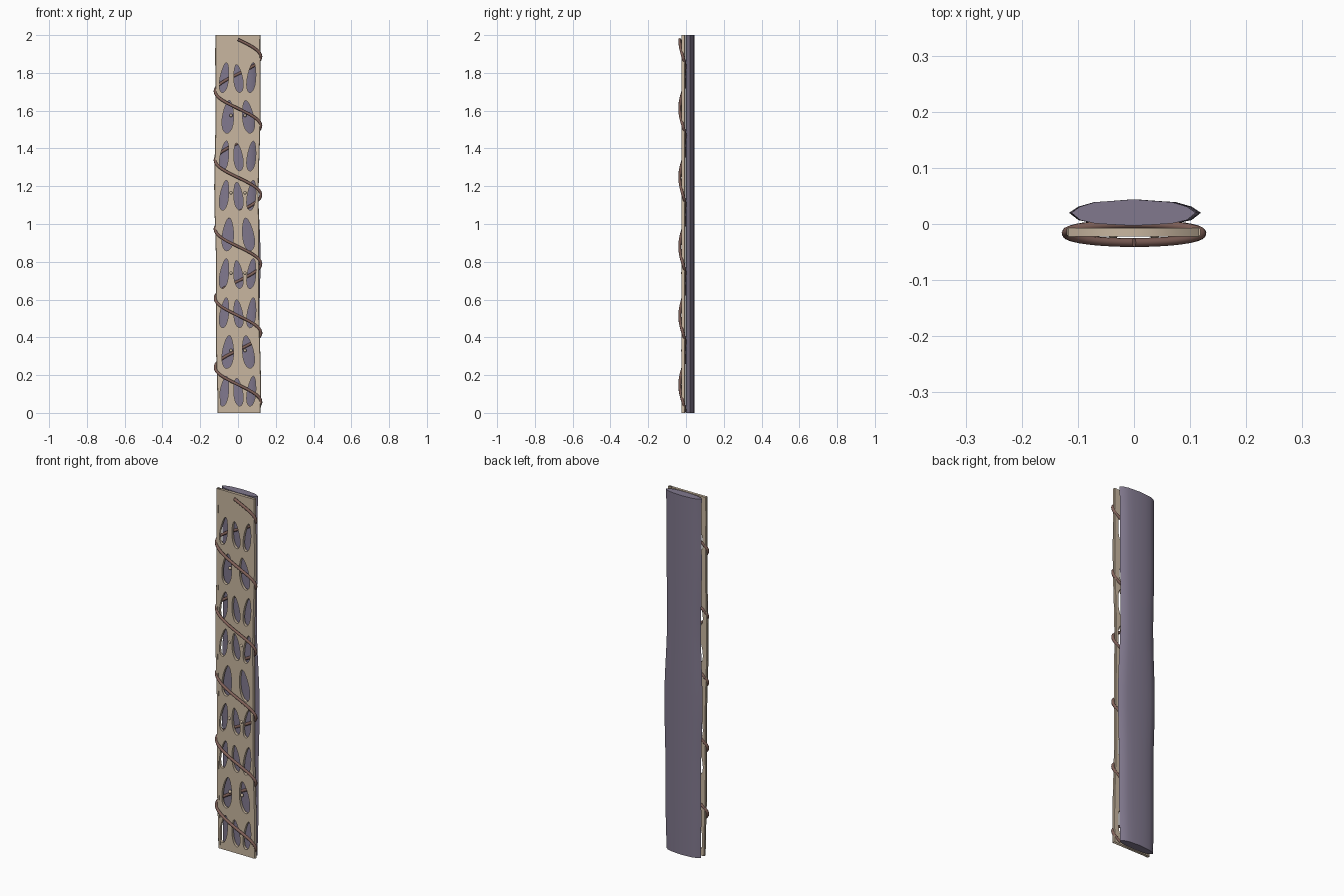
import bpy, bmesh
from math import sin, cos, pi, tau, radians

if "Cube" in bpy.data.objects:
    bpy.data.objects.remove(bpy.data.objects["Cube"])


def mat(name, rgb):
    m = bpy.data.materials.new(name)
    m.diffuse_color = (*rgb, 1)
    m.use_nodes = True
    m.node_tree.nodes["Principled BSDF"].inputs["Base Color"].default_value = m.diffuse_color
    return m


PURPLE = mat("purple_bark", (0.22, 0.19, 0.27))
TAN = mat("pale_wood", (0.58, 0.47, 0.35))
BROWN = mat("vine_brown", (0.22, 0.12, 0.10))


def loft(name, section, n, material):
    """Closed skin through rings; section(z) returns the ring's (x, y) points."""
    bm = bmesh.new()
    rings = []
    for i in range(n + 1):
        z = 2 * i / n
        rings.append([bm.verts.new((x, y, z)) for x, y in section(z)])
    for a, b in zip(rings, rings[1:]):
        for k in range(len(a)):
            j = (k + 1) % len(a)
            bm.faces.new((a[k], a[j], b[j], b[k]))
    bm.faces.new(rings[0][::-1])
    bm.faces.new(rings[-1])
    bmesh.ops.recalc_face_normals(bm, faces=bm.faces)
    me = bpy.data.meshes.new(name)
    bm.to_mesh(me)
    bm.free()
    ob = bpy.data.objects.new(name, me)
    bpy.context.collection.objects.link(ob)
    me.materials.append(material)
    return ob


def smooth(ob, angle=30):
    bpy.ops.object.select_all(action='DESELECT')
    ob.select_set(True)
    bpy.context.view_layer.objects.active = ob
    bpy.ops.object.shade_smooth_by_angle(angle=radians(angle))


def to_mesh(ob):
    bpy.ops.object.select_all(action='DESELECT')
    ob.select_set(True)
    bpy.context.view_layer.objects.active = ob
    bpy.ops.object.convert(target='MESH')


# backing slab: lens-shaped section with a gently wavering width
HALF = [(0, .044), (.35, .041), (.62, .039), (.86, .031), (1, .02), (.86, .007),
        (.62, .001), (.35, -.001), (0, -.003)]
LENS = HALF + [(-x, y) for x, y in HALF[-2:0:-1]]


def slab_section(z):
    w = 0.11 + 0.005 * sin(4.2 * z - 1.5) + 0.003 * sin(9 * z)
    shift = 0.003 * sin(3 * z)
    return [(x * w + shift, y) for x, y in LENS]


smooth(loft("backing_slab", slab_section, 32, PURPLE))


# wavy outer edges of the front panel
def edge(z, s):
    if s < 0:
        return -0.117 - 0.006 * sin(2.3 * z - 1.4) + 0.003 * cos(8 * z)
    return 0.115 + 0.005 * cos(3.3 * z) + 0.002 * sin(9 * z)


# front panel: 2D outline with teardrop holes, extruded
cu = bpy.data.curves.new("front_panel", 'CURVE')
cu.dimensions = '2D'
cu.fill_mode = 'BOTH'
cu.extrude = 0.0075


def outline(pts):
    sp = cu.splines.new('POLY')
    sp.points.add(len(pts) - 1)
    for p, (x, z) in zip(sp.points, pts):
        p.co = (x, z, 0, 1)
    sp.use_cyclic_u = True


zs = [2 * i / 40 for i in range(41)]
outline([(edge(z, 1) - .003, z) for z in zs] + [(edge(z, -1) + .003, z) for z in zs[::-1]])


def hole(x, z, w, h, tilt):
    pts = []
    for i in range(24):
        a = tau * i / 24
        px = w * cos(a) * (1 - 0.25 * sin(a))
        pz = h * sin(a)
        pts.append((x + px * cos(tilt) - pz * sin(tilt), z + px * sin(tilt) + pz * cos(tilt)))
    outline(pts)


for i in range(9):
    z = 0.115 + 0.2075 * i
    if i % 3 == 1:
        hole(-0.053, z, 0.029, 0.087, -0.08)
        hole(0.053, z, 0.029, 0.087, 0.15)
    else:
        hole(-0.072, z, 0.022, 0.08, -0.14)
        hole(0.001, z - .005, 0.023, 0.074, 0.12)
        hole(0.072, z, 0.022, 0.08, -0.12)

panel = bpy.data.objects.new("front_panel", cu)
bpy.context.collection.objects.link(panel)
cu.materials.append(TAN)
panel.rotation_euler.x = pi / 2
panel.location.y = -0.0145
to_mesh(panel)

# raised edge strips along both sides of the panel
for side, s in (("left", -1), ("right", 1)):
    def strip_section(z, s=s):
        o = edge(z, s)
        i = o - s * 0.015
        return [(i, -.023), (o - s * .003, -.023), (o, -.019), (o, -.009),
                (o - s * .003, -.006), (i, -.006)]
    smooth(loft(side + "_edge_strip", strip_section, 40, TAN), 40)

# small studs between the holes
for z in (0.33, 0.74, 1.165, 1.575):
    for x in (-0.037, 0.037):
        bpy.ops.mesh.primitive_uv_sphere_add(segments=10, ring_count=6, radius=0.009,
                                             location=(x, -0.018, z))
        ob = bpy.context.object
        ob.name = "stud"
        ob.data.materials.append(TAN)
        smooth(ob, 60)

# vine: flattened helix winding down around the panel
vc = bpy.data.curves.new("vine", 'CURVE')
vc.dimensions = '3D'
vc.bevel_depth = 0.008
vc.bevel_resolution = 2
vc.use_fill_caps = True
N = 216
sp = vc.splines.new('POLY')
sp.points.add(N)
for i, p in enumerate(sp.points):
    t = 5.38 * i / N
    p.co = (0.121 * sin(tau * t), -0.0165 - 0.0165 * cos(tau * t), 1.977 - 0.3655 * t, 1)
vine = bpy.data.objects.new("vine", vc)
bpy.context.collection.objects.link(vine)
vc.materials.append(BROWN)
to_mesh(vine)
smooth(vine, 50)
